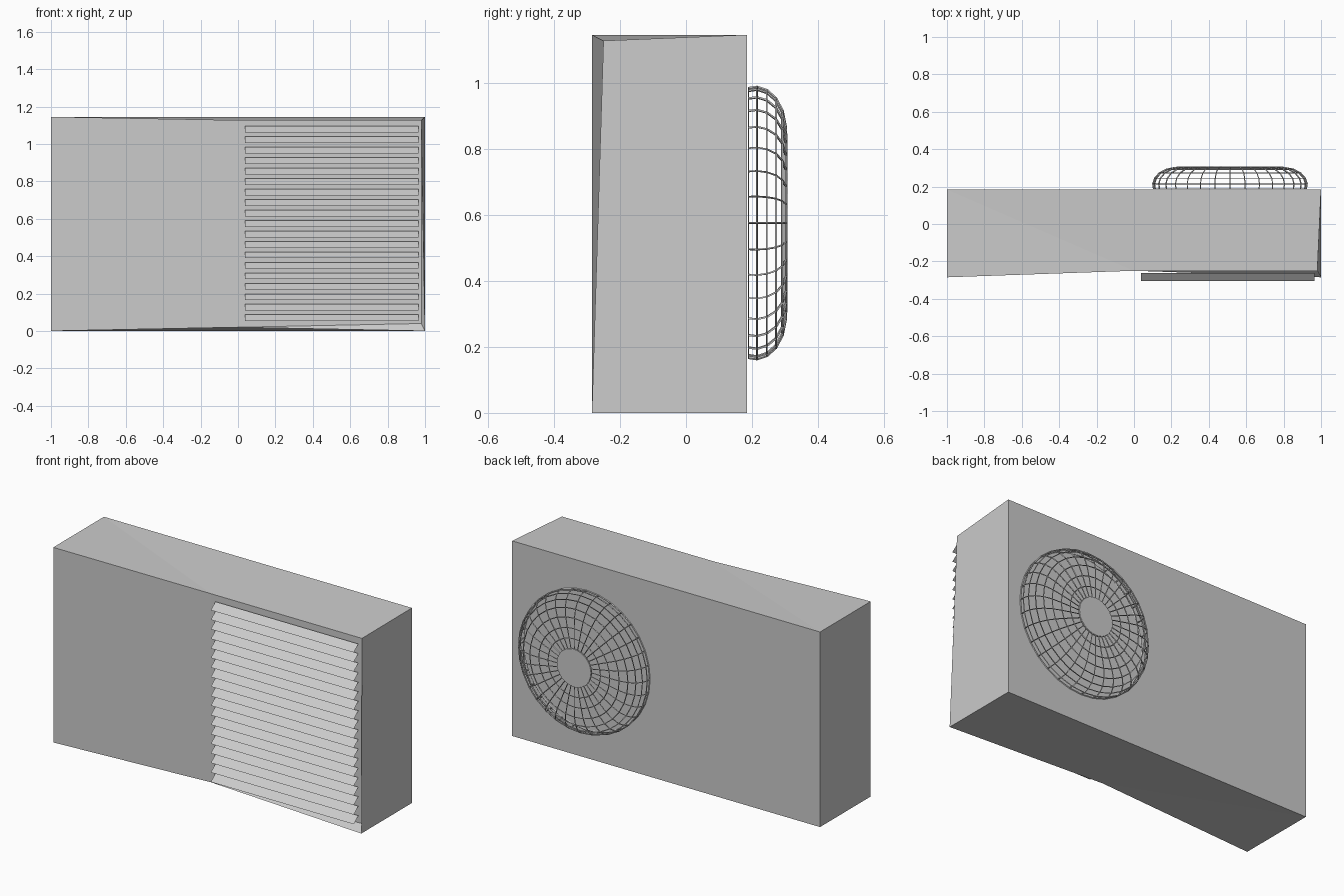
import bpy, bmesh, math
from mathutils import Vector

cube = bpy.data.objects.get("Cube")
if cube:
    bpy.data.objects.remove(cube, do_unlink=True)

grey = bpy.data.materials.new("light_grey")
grey.use_nodes = True
grey.diffuse_color = (0.6, 0.6, 0.6, 1)
grey.node_tree.nodes["Principled BSDF"].inputs["Base Color"].default_value = (0.6, 0.6, 0.6, 1)


def add_object(name, bm):
    mesh = bpy.data.meshes.new(name)
    bm.to_mesh(mesh)
    bm.free()
    mesh.materials.append(grey)
    obj = bpy.data.objects.new(name, mesh)
    bpy.context.collection.objects.link(obj)
    return obj


# Casing: a box whose front folds inward towards the louvre panel
H, BACK, FRONT, INNER = 1.145, 0.185, -0.285, -0.25
points = {
    "back_left_low": (-1, BACK, 0), "back_left_top": (-1, BACK, H),
    "back_right_low": (1, BACK, 0), "back_right_top": (1, BACK, H),
    "left_low": (-1, FRONT, 0), "left_top": (-1, FRONT, H),
    "mid_low": (0, INNER, 0.02), "mid_top": (0, INNER, 1.127),
    "right_low": (1, FRONT, 0), "right_top": (0.98, INNER, 1.127),
    "inner_low": (0.98, INNER, 0.04),
}
faces = [
    "back_left_low back_right_low back_right_top back_left_top",
    "back_left_low back_left_top left_top left_low",
    "left_low left_top mid_top mid_low",
    "mid_low mid_top right_top inner_low",
    "mid_low inner_low right_low",
    "inner_low right_top right_low",
    "right_low right_top back_right_top back_right_low",
    "left_top back_left_top mid_top",
    "mid_top back_left_top back_right_top right_top",
    "left_low mid_low back_left_low",
    "mid_low right_low back_right_low back_left_low",
]
bm = bmesh.new()
verts = {k: bm.verts.new(p) for k, p in points.items()}
for face in faces:
    bm.faces.new([verts[k] for k in face.split()])
bmesh.ops.recalc_face_normals(bm, faces=bm.faces)
add_object("casing", bm)

# Louvre slats: thin sheets sloping down and outward
bm = bmesh.new()
for i in range(19):
    z = 0.053 + i * 0.056
    bm.faces.new([bm.verts.new(p) for p in (
        (0.037, -0.305, z), (0.965, -0.305, z),
        (0.965, -0.262, z + 0.034), (0.037, -0.262, z + 0.034))])
add_object("louvre_slats", bm)

# Fan guard: a revolved cage of thin wires on the back
CENTRE = Vector((0.513, 0, 0.575))
SPOKES = 32
profile = [(0.11, 0.303), (0.17, 0.304), (0.23, 0.304), (0.29, 0.302), (0.34, 0.292),
           (0.378, 0.272), (0.402, 0.245), (0.412, 0.215), (0.408, 0.188)]


def ring(bm, radius, y):
    return [bm.verts.new(CENTRE + Vector((radius * math.cos(a), y, radius * math.sin(a))))
            for a in (math.tau * i / SPOKES for i in range(SPOKES))]


bm = bmesh.new()
rings = [ring(bm, r, y) for r, y in profile]
for a, b in zip(rings, rings[1:]):
    for i in range(SPOKES):
        j = (i + 1) % SPOKES
        bm.faces.new((a[i], b[i], b[j], a[j]))
bmesh.ops.recalc_face_normals(bm, faces=bm.faces)
guard = add_object("fan_guard", bm)
wire = guard.modifiers.new("wires", "WIREFRAME")
wire.thickness = 0.008
wire.use_even_offset = False

# Hub: the solid disc in the middle of the guard
bm = bmesh.new()
hub_back, hub_front = ring(bm, 0.112, 0.306), ring(bm, 0.112, 0.299)
bm.faces.new(hub_back)
bm.faces.new(hub_front)
for i in range(SPOKES):
    j = (i + 1) % SPOKES
    bm.faces.new((hub_back[i], hub_back[j], hub_front[j], hub_front[i]))
bmesh.ops.recalc_face_normals(bm, faces=bm.faces)
add_object("guard_hub", bm)
